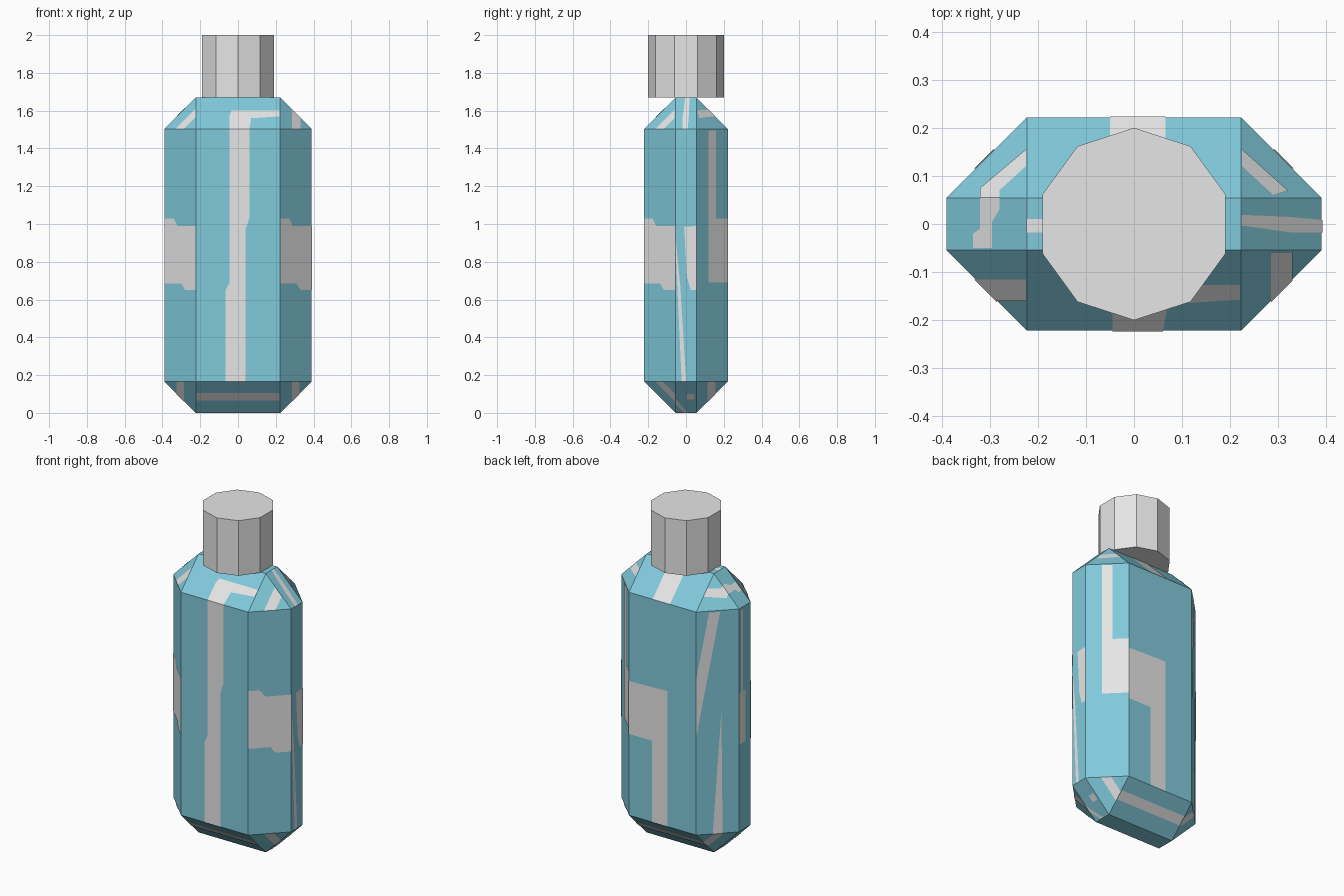
import bpy, bmesh
from mathutils import Vector

cube = bpy.data.objects.get("Cube")
if cube:
    bpy.data.objects.remove(cube, do_unlink=True)

HALF = Vector((0.39, 0.2215, 0.835))   # half size of the bottle body
CUT = 0.167                            # chamfer width
LIFT = 0.002                           # height of painted plates


def make_material(name, colour):
    mat = bpy.data.materials.new(name)
    mat.use_nodes = True
    mat.diffuse_color = (*colour, 1)
    mat.node_tree.nodes["Principled BSDF"].inputs["Base Color"].default_value = (*colour, 1)
    return mat


BLUE = make_material("pale blue glass", (0.22, 0.59, 0.71))
GREY = make_material("light grey", (0.78, 0.79, 0.78))


def add_object(name, bm, mat):
    mesh = bpy.data.meshes.new(name)
    bm.to_mesh(mesh)
    bm.free()
    mesh.materials.append(mat)
    obj = bpy.data.objects.new(name, mesh)
    bpy.context.collection.objects.link(obj)
    return obj


# Body: a box with every edge chamfered
bm = bmesh.new()
bmesh.ops.create_cube(bm, size=2)
for v in bm.verts:
    v.co = Vector(a * b for a, b in zip(v.co, HALF)) + Vector((0, 0, HALF.z))
body = add_object("bottle_body", bm, BLUE)
bevel = body.modifiers.new("chamfer", "BEVEL")
bevel.width = CUT
bevel.segments = 1
bevel.limit_method = "NONE"

# Cap: ten-sided cylinder with a corner facing the front
bm = bmesh.new()
bmesh.ops.create_cone(bm, cap_ends=True, segments=10, radius1=0.2, radius2=0.2, depth=0.33)
for v in bm.verts:
    v.co.z += 1.835
cap = add_object("bottle_cap", bm, GREY)

# Planes of all body faces, keyed by outward direction
SIGNS = (-1, 0, 1)
DIRECTIONS = [(x, y, z) for x in SIGNS for y in SIGNS for z in SIGNS if x or y or z]


def plane_offset(n):
    total = sum(abs(a) * h for a, h in zip(n, HALF))
    return total - CUT * (sum(map(abs, n)) - 1) + n[2] * HALF.z + LIFT * Vector(n).length


def paint(name, n, skip, *points):
    """Thin patch on face n; the coordinate on axis skip is found from the face plane."""
    skip = "xyz".index(skip)
    rest = [i for i in range(3) if i != skip]
    bm = bmesh.new()
    verts = []
    for p in points:
        co = Vector((0, 0, 0))
        co[rest[0]], co[rest[1]] = p
        co[skip] = (plane_offset(n) - co.dot(Vector(n))) / n[skip]
        verts.append(bm.verts.new(co))
    face = bm.faces.new(verts)
    face.normal_update()
    if face.normal.dot(Vector(n)) < 0:
        face.normal_flip()
    bmesh.ops.triangulate(bm, faces=[face])
    # trim the patch to its own face
    for d in DIRECTIONS:
        if d != n:
            normal = Vector(d)
            point = normal * (plane_offset(d) / normal.length_squared)
            geom = bm.verts[:] + bm.edges[:] + bm.faces[:]
            bmesh.ops.bisect_plane(bm, geom=geom, plane_co=point, plane_no=normal, clear_outer=True)
    add_object(name, bm, GREY)


def box(a, b, c, d):
    return (a, c), (b, c), (b, d), (a, d)


FRONT, BACK, LEFT, RIGHT = (0, -1, 0), (0, 1, 0), (1, 0, 0), (-1, 0, 0)

# Upright sides
paint("front_stripe", FRONT, "y", (-.045, 1.6), (.06, 1.6), (.06, 1.03), (.04, .97),
      (.04, .1), (-.065, .1), (-.065, .65), (-.045, .69))
for side, start in ((-1, -.39), (1, .22)):
    shape = ((0, 1.03), (.05, 1.03), (.07, .99), (.2, .99), (.2, .65), (.11, .65), (.09, .685), (0, .685))
    paint("front_corner_band", (side, -1, 0), "y", *[(start + u, z) for u, z in shape])
paint("back_stripe", BACK, "y", (.3, .97), (-.035, .98), (-.035, .1), (.07, .1), (.07, .655), (.3, .655))
paint("back_left_stripe", (1, 1, 0), "x", (.12, 1.495), (.16, 1.495), (.16, 1.03),
      (.3, 1.03), (.3, .69), (.12, .69))
paint("back_right_upper_slash", (-1, 1, 0), "x", (.173, 1.495), (.13, 1.495), (.23, .7), (.23, 1.05))
paint("back_right_lower_slash", (-1, 1, 0), "x", (.125, .9), (.162, .1), (.12, .1))
paint("left_end_patch", LEFT, "x", (-.01, .985), (.06, .99), (.06, .65), (.025, .65), (.005, .72))
paint("left_end_slash", LEFT, "x", (-.06, .97), (-.03, .67), (.005, .1), (-.02, .1))
paint("right_end_patch", RIGHT, "x", *box(-.005, .06, .69, 1))
paint("right_end_stripe", RIGHT, "x", *box(.02, .04, 1, 1.49))

# Shoulders
paint("front_shoulder_hook", (0, -1, 1), "y", (-.045, 1.5), (-.045, 1.575), (-.035, 1.6),
      (.22, 1.6), (.22, 1.57), (.07, 1.56), (.06, 1.5))
paint("back_shoulder_stripe", (0, 1, 1), "z", *box(-.05, .065, 0, .3))
paint("left_shoulder_stripe", (1, 0, 1), "z", (.2, .02), (.32, .015), (.4, .008), (.4, -.018), (.33, -.018), (.2, 0))
paint("right_shoulder_stripe", (-1, 0, 1), "z", (-.32, .06), (-.28, .06), (-.28, .03),
      (-.295, .005), (-.295, -.05), (-.335, -.05), (-.335, -.02), (-.32, -.01))
paint("back_right_shoulder_mark", (-1, 1, 1), "z", (-.32, .05), (-.32, .075), (-.225, .155),
      (-.225, .12), (-.28, .07), (-.28, .05))
paint("back_left_shoulder_mark", (1, 1, 1), "z", (.225, .155), (.32, .07), (.29, .06), (.225, .12))
paint("front_right_shoulder_mark", (-1, -1, 1), "z", *box(-.4, -.225, -.16, -.115))
paint("front_left_shoulder_mark", (1, -1, 1), "z", *box(.285, .33, -.3, -.06))
paint("top_mark", (0, 0, 1), "z", *box(-.3, -.18, -.018, .01))

# Lower chamfers
for side in (-1, 1):
    paint("base_band", (0, side, -1), "y", *box(-.22, .22, .065, .105))
    paint("front_base_corner_mark", (side, -1, -1), "y", *[(side * x, z) for x, z in box(.285, .325, 0, .2)])
    paint("back_base_corner_mark", (side, 1, -1), "x", *box(.115, .155, 0, .2))
paint("left_base_spot", (1, 0, -1), "x", *box(.005, .045, .07, .1))
paint("left_base_slash", (1, 0, -1), "x", (-.06, .08), (-.06, .05), (-.01, 0), (.01, 0))
